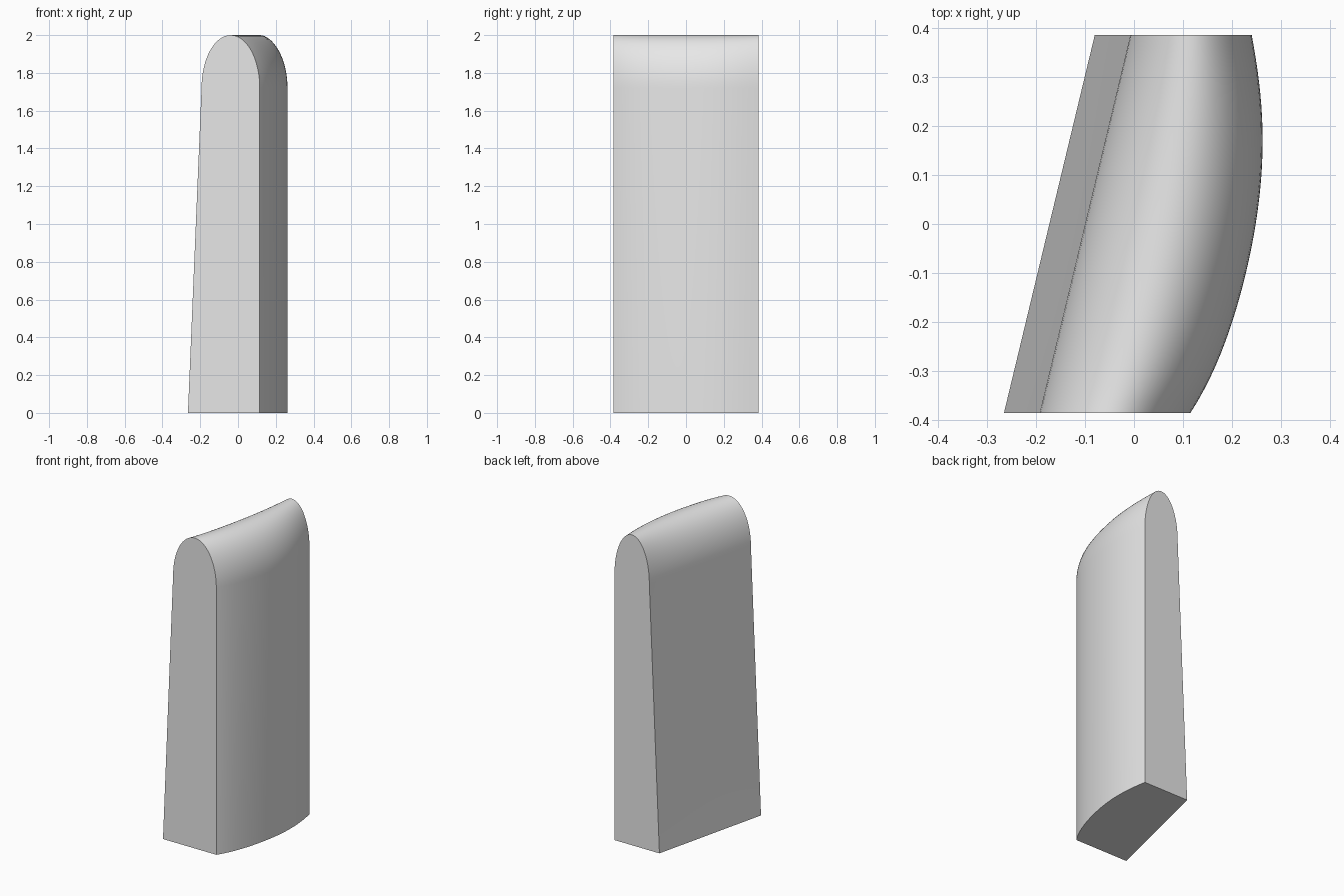
import bpy, math

cube = bpy.data.objects.get("Cube")
if cube:
    bpy.data.objects.remove(cube, do_unlink=True)

DEPTH, HEIGHT, SHOULDER, LEAN = 0.77, 2.0, 1.72, 0.072
ROWS, ARC = 32, 32

# Plan outline of the bulging side, as (y, x) points
BULGE = [(-0.385, 0.115), (-0.2, 0.2), (0.0, 0.248), (0.15, 0.262), (0.27, 0.257), (0.385, 0.24)]


def bulge_x(y):
    """Smooth curve through the outline points."""
    total = 0
    for i, (yi, xi) in enumerate(BULGE):
        for j, (yj, _) in enumerate(BULGE):
            if i != j:
                xi *= (y - yj) / (yi - yj)
        total += xi
    return total


def section(y):
    """Upright slice: leaning side, domed top, vertical side."""
    foot = -0.265 + 0.185 * (y / DEPTH + 0.5)
    right = bulge_x(y)
    left = foot + LEAN
    mid, half = (left + right) / 2, (right - left) / 2
    points = [(foot, y, 0)]
    for k in range(ARC + 1):
        a = math.pi * (1 - k / ARC)
        points.append((mid + half * math.cos(a), y, SHOULDER + (HEIGHT - SHOULDER) * math.sin(a)))
    points.append((right, y, 0))
    return points


# Loft the slices from front to back
verts, faces = [], []
for r in range(ROWS + 1):
    verts += section(DEPTH * (r / ROWS - 0.5))
n = ARC + 3
for r in range(ROWS):
    for k in range(n):
        a, b = r * n + k, r * n + (k + 1) % n
        faces.append((a, a + n, b + n, b))
faces.append(tuple(range(n)))
faces.append(tuple(reversed(range(ROWS * n, ROWS * n + n))))

mesh = bpy.data.meshes.new("domed_block")
mesh.from_pydata(verts, [], faces)
block = bpy.data.objects.new("domed_block", mesh)
bpy.context.collection.objects.link(block)

# Plain grey finish
grey = bpy.data.materials.new("light_grey")
grey.use_nodes = True
grey.diffuse_color = (0.8, 0.8, 0.8, 1)
grey.node_tree.nodes["Principled BSDF"].inputs["Base Color"].default_value = (0.8, 0.8, 0.8, 1)
mesh.materials.append(grey)

# Consistent outward normals, smooth dome with sharp end edges
bpy.ops.object.select_all(action="DESELECT")
block.select_set(True)
bpy.context.view_layer.objects.active = block
bpy.ops.object.mode_set(mode="EDIT")
bpy.ops.mesh.select_all(action="SELECT")
bpy.ops.mesh.normals_make_consistent(inside=False)
bpy.ops.object.mode_set(mode="OBJECT")
bpy.ops.object.shade_smooth_by_angle(angle=math.radians(30))
